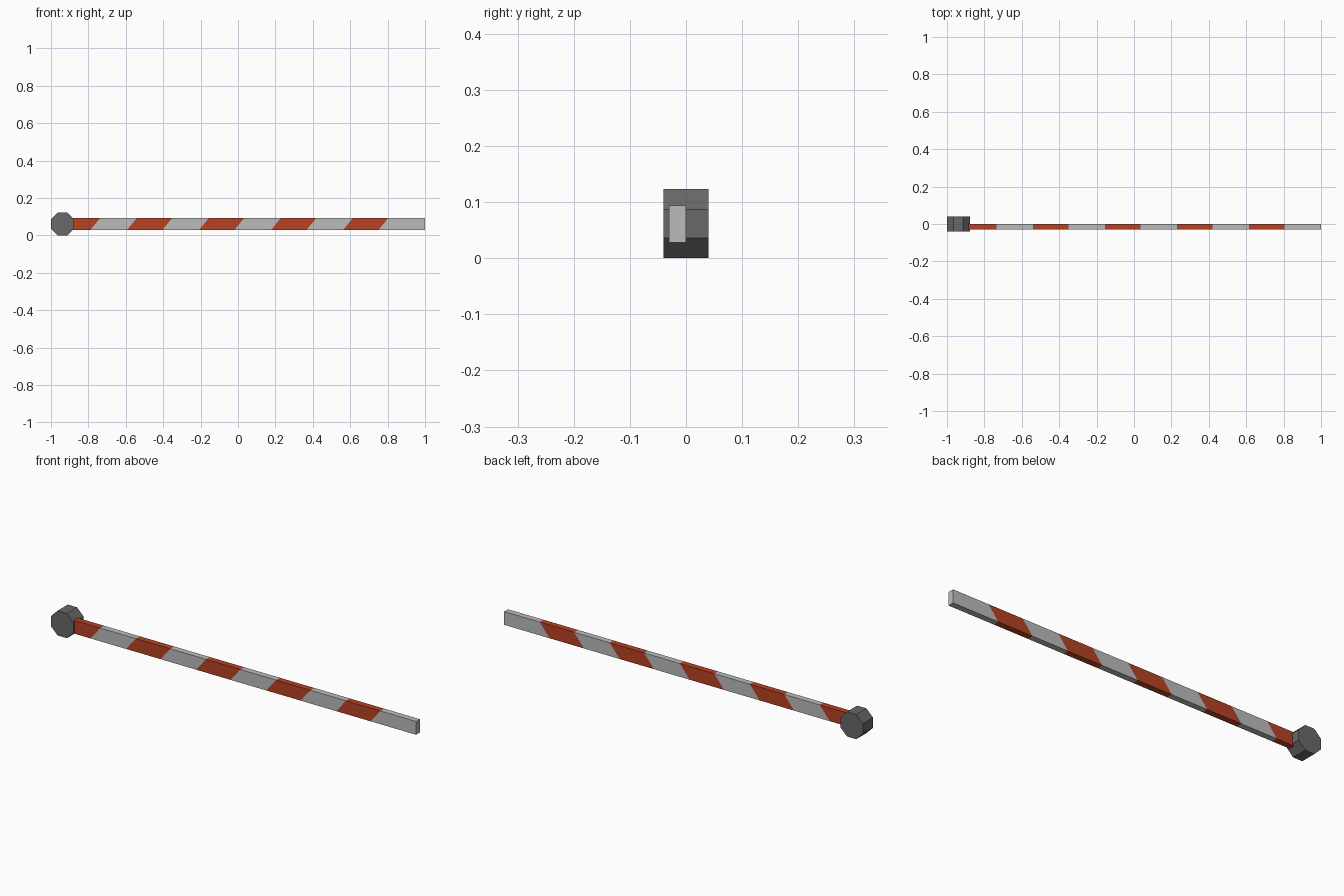
import bpy, bmesh, math
from mathutils import Vector, Matrix

if "Cube" in bpy.data.objects:
    bpy.data.objects.remove(bpy.data.objects["Cube"])


def material(name, rgb):
    m = bpy.data.materials.new(name)
    m.diffuse_color = (*rgb, 1)
    m.use_nodes = True
    m.node_tree.nodes["Principled BSDF"].inputs["Base Color"].default_value = m.diffuse_color
    return m


dark = material("dark grey", (0.14, 0.14, 0.14))
pale = material("pale grey", (0.50, 0.50, 0.50))
red = material("orange red", (0.47, 0.055, 0.018))


def make_object(name, bm, mats):
    bmesh.ops.recalc_face_normals(bm, faces=bm.faces)
    me = bpy.data.meshes.new(name)
    bm.to_mesh(me)
    bm.free()
    for m in mats:
        me.materials.append(m)
    ob = bpy.data.objects.new(name, me)
    bpy.context.collection.objects.link(ob)
    return ob


# Octagonal pivot hub, axis along y, standing on a flat side
APOTHEM = 0.0615
bm = bmesh.new()
r = APOTHEM / math.cos(math.pi / 8)
bmesh.ops.create_cone(bm, cap_ends=True, segments=8, radius1=r, radius2=r, depth=0.08)
# make sure a flat side faces down, whatever the start angle of the primitive
v = bm.verts[:][0].co
turn = math.pi / 8 - math.atan2(v.y, v.x)
bmesh.ops.transform(bm, verts=bm.verts, matrix=Matrix.Translation((-1 + APOTHEM, 0, APOTHEM))
                    @ Matrix.Rotation(math.pi / 2, 4, 'X') @ Matrix.Rotation(turn, 4, 'Z'))
make_object("pivot_hub", bm, [dark])

# Barrier arm, cut by slanted planes into stripes
X0, X1, Z0, Z1 = -0.885, 1.0, 0.028, 0.094
SLANT = 0.054 / (Z1 - Z0)
PERIOD, WIDTH, FIRST = 0.385, 0.189, -0.925
bm = bmesh.new()
bmesh.ops.create_cube(bm, size=1)
bmesh.ops.transform(bm, verts=bm.verts, matrix=Matrix.Translation(((X0 + X1) / 2, -0.015, (Z0 + Z1) / 2))
                    @ Matrix.Diagonal((X1 - X0, 0.03, Z1 - Z0, 1)))
normal = Vector((1, 0, -SLANT)).normalized()
for k in range(5):
    for edge in (FIRST + k * PERIOD, FIRST + k * PERIOD + WIDTH):
        bmesh.ops.bisect_plane(bm, geom=bm.verts[:] + bm.edges[:] + bm.faces[:],
                               plane_co=(edge, 0, Z1), plane_no=normal)
for f in bm.faces:
    c = f.calc_center_median()
    along = c.x - SLANT * (c.z - Z1) - FIRST
    f.material_index = int(along % PERIOD < WIDTH and along < 5 * PERIOD)
make_object("barrier_arm", bm, [pale, red])
